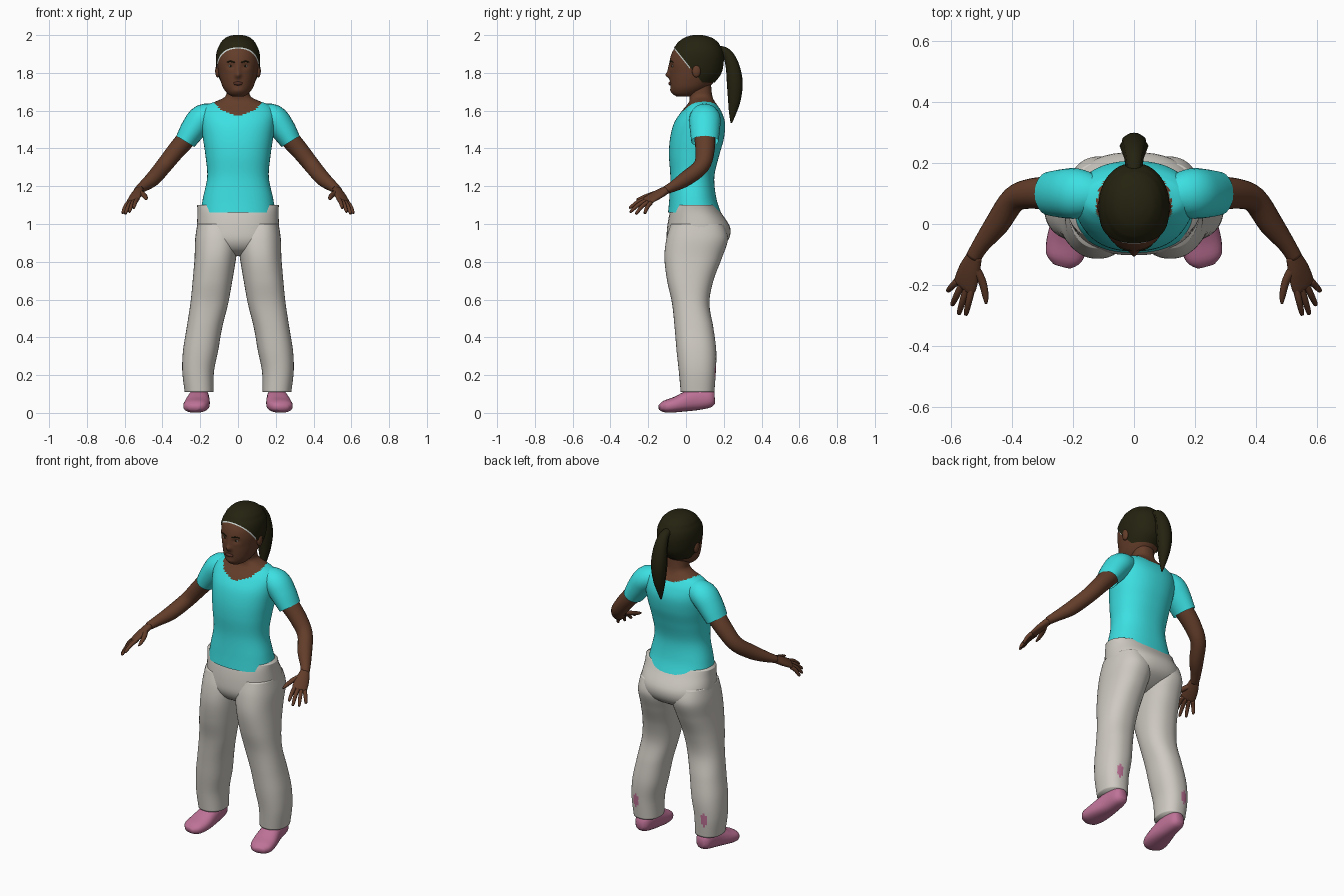
import bpy, bmesh, math
from mathutils import Vector

if "Cube" in bpy.data.objects:
    bpy.data.objects.remove(bpy.data.objects["Cube"])


def material(name, col):
    m = bpy.data.materials.new(name)
    m.diffuse_color = (*col, 1)
    m.use_nodes = True
    m.node_tree.nodes["Principled BSDF"].inputs["Base Color"].default_value = m.diffuse_color
    return m


SKIN = material("brown skin", (0.125, 0.047, 0.023))
SHIRT = material("turquoise cloth", (0.045, 0.74, 0.76))
PANTS = material("pale grey cloth", (0.62, 0.59, 0.54))
SHOE = material("pink shoe", (0.52, 0.17, 0.31))
HAIR = material("black brown hair", (0.018, 0.016, 0.005))
PALE = material("pale white", (0.6, 0.66, 0.64))
LIP = material("dark lip", (0.085, 0.028, 0.018))


def smooth_rows(rows, steps):
    """Catmull-Rom interpolation of equally long rows of numbers."""
    out = []
    for i in range(len(rows) - 1):
        a, b, c, d = rows[max(i - 1, 0)], rows[i], rows[i + 1], rows[min(i + 2, len(rows) - 1)]
        for s in range(steps):
            t = s / steps
            out.append([q + 0.5 * t * (r - p + t * (2 * p - 5 * q + 4 * r - w + t * (3 * (q - r) + w - p)))
                        for p, q, r, w in zip(a, b, c, d)])
    return out + [list(rows[-1])]


def superellipse(n, power):
    for k in range(n):
        a = 2 * math.pi * k / n
        c, s = math.cos(a), math.sin(a)
        yield (math.copysign(abs(c) ** (2 / power), c), math.copysign(abs(s) ** (2 / power), s))


def finish(name, bm, mats, mirror=False, rule=None):
    bmesh.ops.recalc_face_normals(bm, faces=bm.faces)
    for f in bm.faces:
        f.smooth = True
        if rule:
            f.material_index = rule(f.calc_center_median())
    me = bpy.data.meshes.new(name)
    bm.to_mesh(me)
    bm.free()
    ob = bpy.data.objects.new(name, me)
    bpy.context.collection.objects.link(ob)
    for m in mats:
        me.materials.append(m)
    if mirror:
        mod = ob.modifiers.new("mirror", 'MIRROR')
        mod.use_mirror_merge = False
    return ob


def skin_rings(rings, caps=(True, True)):
    bm = bmesh.new()
    vs = [[bm.verts.new(p) for p in r] for r in rings]
    n = len(vs[0])
    for a, b in zip(vs, vs[1:]):
        for k in range(n):
            bm.faces.new((a[k], a[(k + 1) % n], b[(k + 1) % n], b[k]))
    if caps[0]:
        bm.faces.new(vs[0])
    if caps[1]:
        bm.faces.new(vs[-1])
    return bm


def loft(rows, steps=5, n=40, power=2.2, caps=(True, True), grow=0.0):
    """Stacked rings; each row is z, centre x, half width, front y, back y."""
    rings = []
    for z, cx, rx, yf, yb in smooth_rows(rows, steps):
        cy, ry = (yf + yb) / 2, (yb - yf) / 2
        rings.append([(cx + (rx + grow) * c, cy + (ry + grow) * s, z + grow * (z > 1.95))
                      for c, s in superellipse(n, power)])
    return skin_rings(rings, caps)


def tube(rows, up=(0, 0, 1), steps=4, n=16, caps=(True, True), power=2):
    """Ring sweep; each row is x, y, z, side radius, upward radius."""
    rows = smooth_rows(rows, steps)
    pts = [Vector(r[:3]) for r in rows]
    rings = []
    for i, r in enumerate(rows):
        t = (pts[min(i + 1, len(pts) - 1)] - pts[max(i - 1, 0)]).normalized()
        side = t.cross(Vector(up)).normalized()
        top = side.cross(t)
        rings.append([pts[i] + side * c * r[3] + top * s * r[4] for c, s in superellipse(n, power)])
    return skin_rings(rings, caps)


def ellipsoid(name, loc, radii, mat, mirror=False):
    bm = bmesh.new()
    bmesh.ops.create_uvsphere(bm, u_segments=16, v_segments=10, radius=1)
    for v in bm.verts:
        v.co = Vector(loc) + Vector([a * b for a, b in zip(v.co, radii)])
    finish(name, bm, [mat], mirror)


# Shirt body running into the bare neckline and neck
torso = [(1.06, 0, .2, -.095, .185), (1.14, 0, .185, -.088, .16), (1.25, 0, .163, -.083, .15),
         (1.36, 0, .172, -.09, .175), (1.45, 0, .185, -.085, .2), (1.53, 0, .195, -.065, .207),
         (1.59, 0, .195, -.028, .19), (1.63, 0, .165, .005, .165), (1.652, 0, .11, .018, .15),
         (1.675, 0, .068, .018, .14), (1.71, 0, .06, .01, .135), (1.78, 0, .06, .0, .13)]
finish("shirt_and_neck", loft(torso, 7, 64, 2.25, (False, True)), [SHIRT, SKIN],
       rule=lambda c: int(c.z > 1.575 + 3.2 * c.x ** 2 + .2 * (c.y + .04)))
finish("sleeve", tube([(.11, .095, 1.575, .06, .06), (.185, .1, 1.562, .082, .072),
                       (.235, .1, 1.505, .08, .068), (.279, .1, 1.437, .072, .056)],
                      caps=(True, False), n=24), [SHIRT], True)

# Trousers: hips and two legs with bare patches at the calf
hips = [(1.1, 0, .217, -.068, .16), (1.06, 0, .214, -.086, .186), (.98, 0, .218, -.1, .234),
        (.91, 0, .215, -.1, .22), (.86, 0, .15, -.07, .15), (.83, 0, .06, -.01, .07)]
finish("trouser_hips", loft(hips, 5, 48, 2.3), [PANTS])
leg = [(1.0, .115, .1, -.08, .2), (.92, .112, .115, -.104, .222), (.82, .12, .11, -.114, .19),
       (.7, .135, .105, -.1, .145), (.58, .152, .1, -.074, .124), (.45, .178, .094, -.06, .145),
       (.33, .198, .093, -.05, .16), (.22, .211, .084, -.038, .158), (.11, .206, .076, -.028, .15)]
finish("trouser_leg", loft(leg, 8, 48, 2.3), [PANTS, SHOE], True,
       rule=lambda c: int(c.y > .08 and abs(c.x - .23) / .024 + abs(c.z - .22) / .05 < 1))

# Shoes
shoe = [(.205, .152, .08, .025, .03), (.205, .125, .078, .045, .05), (.207, .04, .07, .056, .058),
        (.218, -.05, .045, .068, .042), (.23, -.11, .033, .06, .032), (.237, -.138, .028, .03, .015)]
finish("shoe", tube(shoe, n=24, power=2.4), [SHOE], True)

# Arms and hands
arm = [(.2, .1, 1.55, .055, .055), (.265, .1, 1.462, .056, .052), (.335, .1, 1.38, .05, .047),
       (.395, .08, 1.305, .043, .043), (.45, 0, 1.24, .04, .04), (.5, -.065, 1.2, .029, .029),
       (.528, -.11, 1.178, .025, .021)]
finish("arm", tube(arm, n=20), [SKIN], True)
tilt = (.4, 0, 1)
finish("palm", tube([(.522, -.1, 1.183, .025, .02), (.54, -.15, 1.155, .038, .019),
                     (.555, -.2, 1.127, .042, .014), (.56, -.212, 1.12, .034, .008)], tilt), [SKIN], True)
fingers = {"index_finger": ((.532, -.208, 1.134), (.553, -.3, 1.085)),
           "middle_finger": ((.548, -.204, 1.127), (.576, -.297, 1.063)),
           "ring_finger": ((.564, -.196, 1.12), (.598, -.267, 1.053)),
           "little_finger": ((.58, -.186, 1.113), (.612, -.22, 1.056))}
for name, (a, b) in fingers.items():
    a, b = Vector(a), Vector(b)
    m = a.lerp(b, .5) + Vector((0, 0, .008))
    finish(name, tube([(*a, .012, .012), (*m, .011, .011), (*a.lerp(b, .93), .008, .008),
                       (*b, .003, .003)], tilt, 3, 10), [SKIN], True)
finish("thumb", tube([(.528, -.135, 1.17, .016, .016), (.5, -.185, 1.155, .014, .013),
                      (.488, -.235, 1.138, .011, .01), (.486, -.262, 1.13, .004, .004)], tilt, 3, 10), [SKIN], True)

# Head with nose, eye hollows and chin pushed out of the loft
head = [(1.675, 0, .03, -.05, .03), (1.69, 0, .055, -.07, .07), (1.72, 0, .078, -.081, .115),
        (1.76, 0, .093, -.085, .155), (1.8, 0, .103, -.086, .182), (1.85, 0, .11, -.088, .193),
        (1.9, 0, .109, -.077, .193), (1.94, 0, .096, -.053, .178), (1.975, 0, .066, -.012, .14),
        (1.99, 0, .036, .025, .1), (1.995, 0, .006, .055, .07)]


def bump(x, z, cx, cz, wx, wz):
    return math.exp(-((x - cx) / wx) ** 2 - ((z - cz) / wz) ** 2)


bm = loft(head, 6, 80, 2.1)
for v in bm.verts:
    x, y, z = abs(v.co.x), v.co.y, v.co.z
    if y < 0:
        v.co.y += (.009 * bump(x, z, .038, 1.836, .02, .013) - .02 * bump(x, z, 0, 1.788, .015, .016)
                   - .009 * bump(x, z, 0, 1.815, .011, .025) - .006 * bump(x, z, 0, 1.705, .03, .014))
finish("head", bm, [SKIN])
ellipsoid("ear", (.108, .055, 1.81), (.013, .023, .034), SKIN, True)
ellipsoid("eye", (.038, -.066, 1.836), (.014, .01, .0055), PALE, True)
ellipsoid("iris", (.038, -.071, 1.836), (.0065, .0065, .0055), HAIR, True)
ellipsoid("lips", (0, -.083, 1.744), (.025, .011, .01), LIP)
finish("eyebrow", tube([(.017, -.086, 1.855, .003, .003), (.04, -.08, 1.861, .003, .004),
                        (.06, -.067, 1.856, .002, .002)], n=8), [HAIR], True)


# Hair cap and the pale edge under it, both cut along a sloping hairline
def hair_shell(name, grow, drop, mat, back_limit=None):
    bm = loft(head, 6, 64, 2.1, grow=grow)
    cuts = [((0, -.06, 1.932 - drop), (0, 1.25, 1)), ((0, 0, 1.75), (0, 0, 1))]
    if back_limit is not None:
        cuts.append(((0, back_limit, 0), (0, -1, 0)))
    for co, no in cuts:
        bmesh.ops.bisect_plane(bm, geom=bm.verts[:] + bm.edges[:] + bm.faces[:], plane_co=co,
                               plane_no=Vector(no).normalized(), clear_inner=True)
    finish(name, bm, [mat])


hair_shell("hair_cap", .006, 0, HAIR)
hair_shell("hairline_edge", .0025, .009, PALE, .02)

# Ponytail
pony = [(0, .17, 1.925, .025, .02), (0, .215, 1.905, .032, .026), (0, .245, 1.84, .043, .036),
        (0, .258, 1.75, .047, .042), (0, .256, 1.66, .036, .034), (0, .247, 1.59, .02, .02),
        (0, .24, 1.535, .004, .004)]
bm = tube(pony, up=(0, 1, .3), n=20)
for i, v in enumerate(bm.verts):
    # alternating strands
    if i % 2:
        v.co.x *= .88
finish("ponytail", bm, [HAIR])
